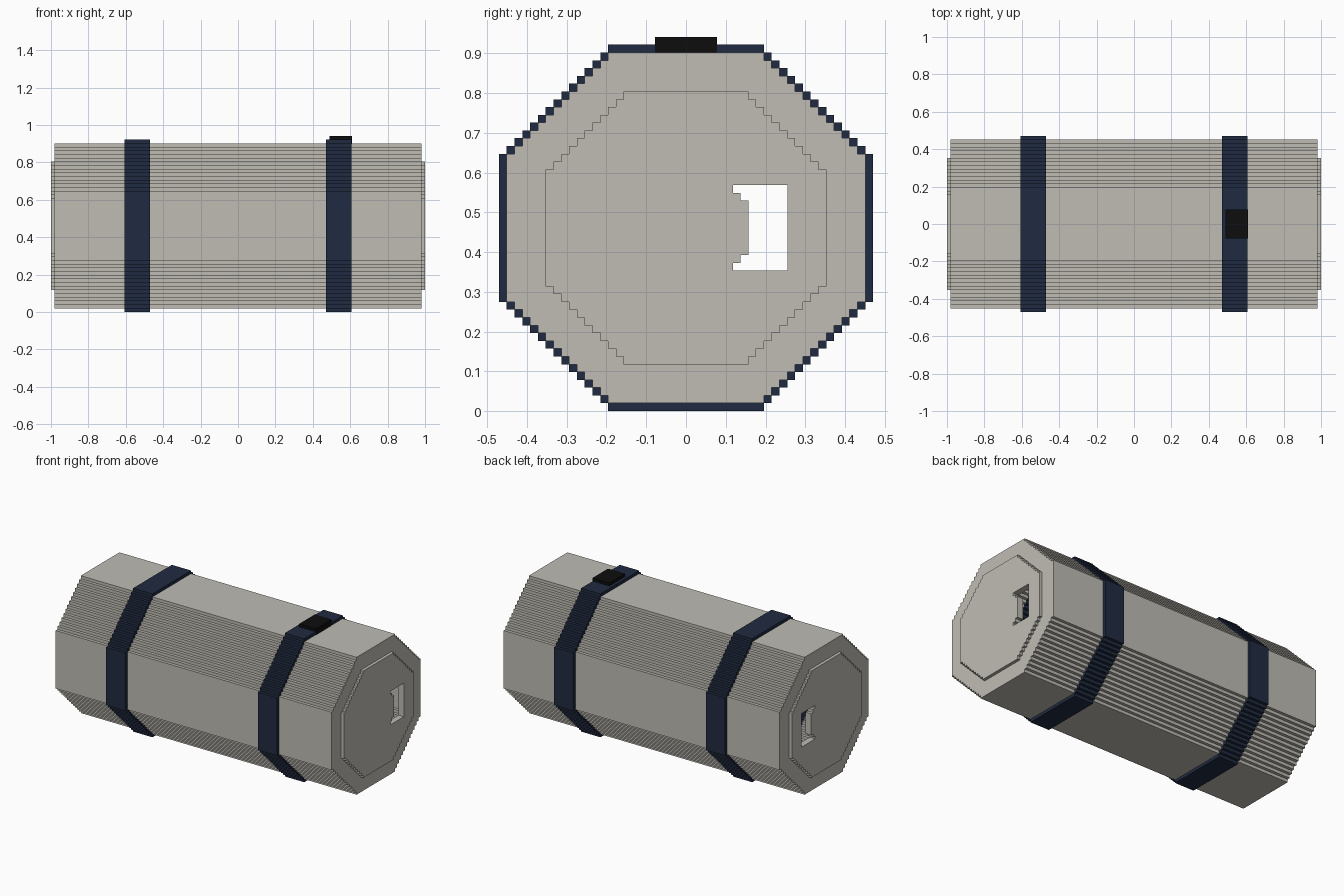
import bpy
import bmesh

UNIT = 2 / 102  # one block; all sizes below are in blocks

cube = bpy.data.objects.get("Cube")
if cube:
    bpy.data.objects.remove(cube, do_unlink=True)


def material(name, rgb):
    mat = bpy.data.materials.new(name)
    mat.use_nodes = True
    mat.diffuse_color = (*rgb, 1)
    bsdf = next(n for n in mat.node_tree.nodes if n.type == "BSDF_PRINCIPLED")
    bsdf.inputs["Base Color"].default_value = (*rgb, 1)
    bsdf.inputs["Roughness"].default_value = 0.9
    return mat


grey = material("warm grey", (0.52, 0.505, 0.455))
navy = material("navy", (0.0145, 0.0235, 0.052))
black = material("black", (0.004, 0.004, 0.004))


def stepped_octagon(flat, side, low, high):
    """Octagon (y, z) outline whose diagonals are stairs of one block."""
    steps = side - flat
    quarter = [(side, high - steps)]
    for i in range(1, steps + 1):
        z = high - steps + i
        quarter += [(side - i, z - 1), (side - i, z)]
    upper = quarter + [(-y, z) for y, z in reversed(quarter)]
    return upper + [(-y, low + high - z) for y, z in upper]


def prism(name, loops, x0, x1, mat):
    """Extrude an outline, with an optional hole outline, along x."""
    bm = bmesh.new()
    end_edges = ([], [])
    for loop in loops:
        rings = [[bm.verts.new((x * UNIT, y * UNIT, z * UNIT)) for y, z in loop]
                 for x in (x0, x1)]
        count = len(loop)
        for i in range(count):
            j = (i + 1) % count
            bm.faces.new((rings[0][i], rings[0][j], rings[1][j], rings[1][i]))
            for ring, edges in zip(rings, end_edges):
                edges.append(bm.edges.get((ring[i], ring[j])))
    for edges in end_edges:
        bmesh.ops.triangle_fill(bm, edges=edges, use_dissolve=False,
                                use_beauty=False, normal=(1, 0, 0))
    bmesh.ops.recalc_face_normals(bm, faces=bm.faces)
    mesh = bpy.data.meshes.new(name)
    bm.to_mesh(mesh)
    bm.free()
    mesh.materials.append(mat)
    obj = bpy.data.objects.new(name, mesh)
    bpy.context.collection.objects.link(obj)
    return obj


body = stepped_octagon(10, 23, 1, 46)
cavity = stepped_octagon(9, 22, 2, 45)
band = stepped_octagon(10, 24, 0, 47)
panel = stepped_octagon(8, 18, 6, 41)
slot = [(13, 18), (13, 29), (6, 29), (6, 28), (7, 28), (7, 27),
        (8, 27), (8, 20), (7, 20), (7, 19), (6, 19), (6, 18)]

# hollow shell between the straps
prism("shell_middle", [body, cavity], -24, 24, grey)

# mirrored ends: shell, slotted cap, raised panel and strap
for label, s in (("right", -1), ("left", 1)):
    prism(f"shell_{label}", [body, cavity], s * 31, s * 49, grey)
    prism(f"end_cap_{label}", [body, slot], s * 49, s * 50, grey)
    prism(f"end_panel_{label}", [panel, slot], s * 50, s * 51, grey)
    prism(f"strap_{label}", [band, cavity], s * 24, s * 31, navy)

# buckle on top of one strap
prism("buckle", [[(-4, 46), (4, 46), (4, 48), (-4, 48)]], 25, 31.1, black)
